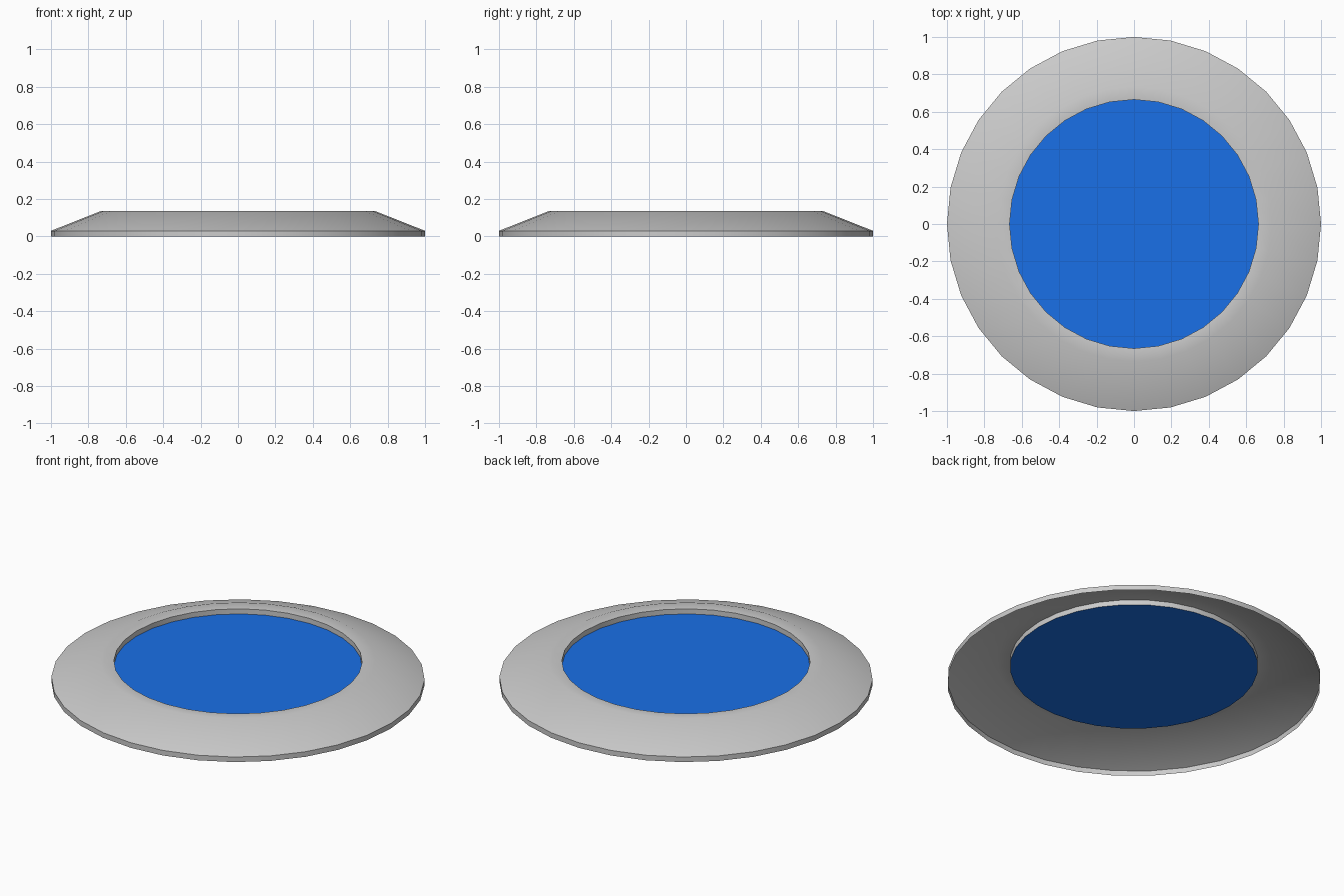
import bpy, bmesh
from math import cos, sin, tau

if "Cube" in bpy.data.objects:
    bpy.data.objects.remove(bpy.data.objects["Cube"])

SIDES = 32


def ring(bm, r, z):
    return [bm.verts.new((r * cos(tau * i / SIDES), r * sin(tau * i / SIDES), z))
            for i in range(SIDES)]


def finish(bm, name):
    mesh = bpy.data.meshes.new(name)
    bm.to_mesh(mesh)
    bm.free()
    obj = bpy.data.objects.new(name, mesh)
    bpy.context.collection.objects.link(obj)
    return obj


# Sloped rim: open shell, outer edge -> slope -> crest -> short inner wall
profile = [(1.0, 0.0), (1.0, 0.03), (0.735, 0.135), (0.665, 0.13), (0.665, 0.10)]
bm = bmesh.new()
rings = [ring(bm, r, z) for r, z in profile]
for a, b in zip(rings, rings[1:]):
    for i in range(SIDES):
        j = (i + 1) % SIDES
        bm.faces.new((a[i], a[j], b[j], b[i]))
rim = finish(bm, "sloped_rim")
bpy.context.view_layer.objects.active = rim
rim.select_set(True)
bpy.ops.object.shade_smooth_by_angle(angle=0.6)

# Recessed blue disc
bm = bmesh.new()
bm.faces.new(ring(bm, 0.665, 0.10))
disc = finish(bm, "center_disc")
blue = bpy.data.materials.new("blue")
blue.diffuse_color = (0.01, 0.16, 0.8, 1)
blue.use_nodes = True
blue.node_tree.nodes["Principled BSDF"].inputs["Base Color"].default_value = blue.diffuse_color
disc.data.materials.append(blue)
